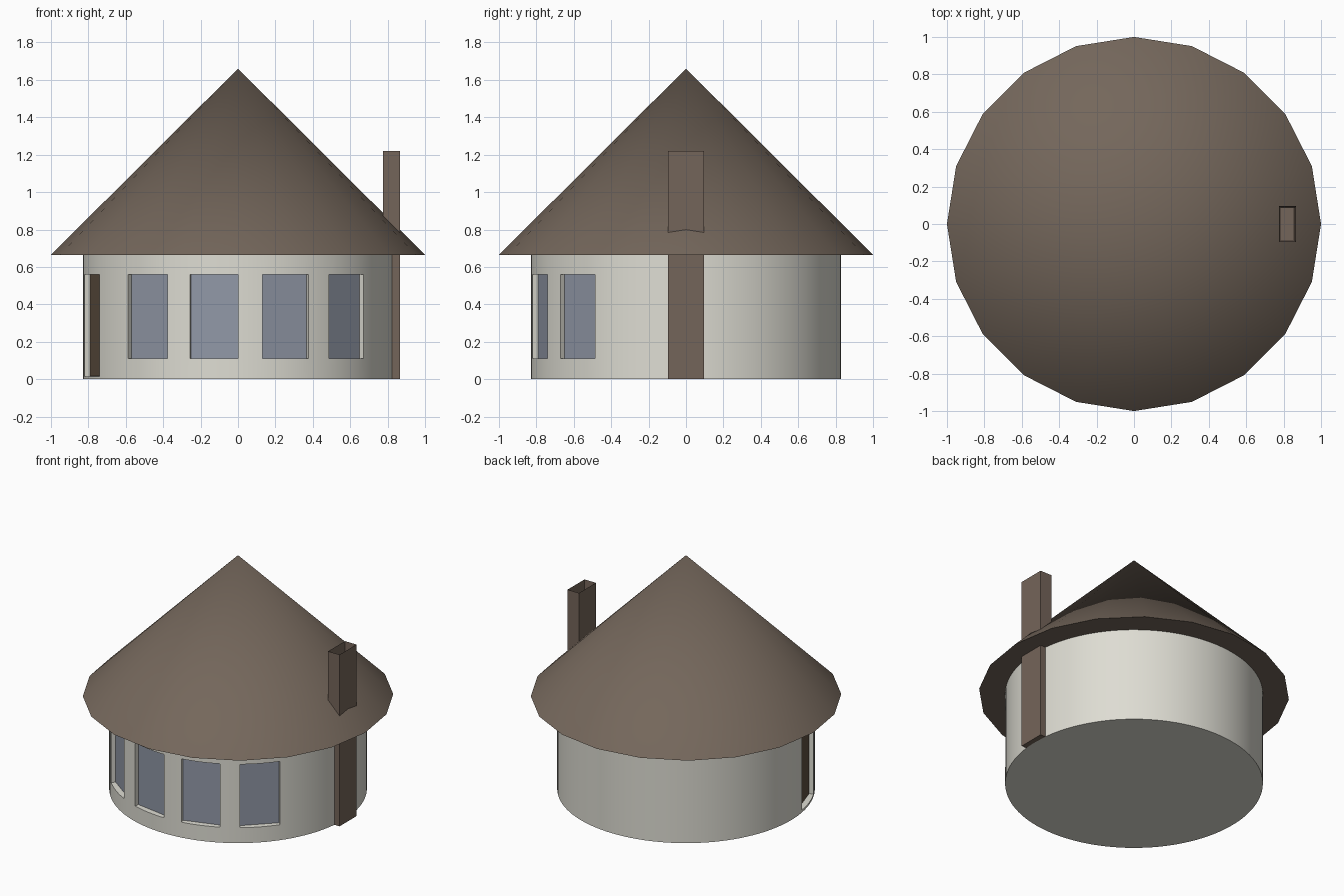
import bpy, bmesh
from math import radians, sin, cos
from mathutils import Vector, Matrix

default = bpy.data.objects.get("Cube")
if default:
    bpy.data.objects.remove(default, do_unlink=True)


def material(name, rgb):
    m = bpy.data.materials.new(name)
    m.use_nodes = True
    m.diffuse_color = (*rgb, 1)
    bsdf = next(n for n in m.node_tree.nodes if n.type == 'BSDF_PRINCIPLED')
    bsdf.inputs["Base Color"].default_value = (*rgb, 1)
    return m


plaster = material("pale plaster", (0.73, 0.72, 0.65))
thatch = material("roof brown", (0.175, 0.135, 0.105))
brick = material("chimney brown", (0.175, 0.128, 0.1))
wood = material("door brown", (0.12, 0.083, 0.055))
glass = material("window blue grey", (0.28, 0.31, 0.38))


def finish(bm, name, mats, smooth=True):
    bmesh.ops.recalc_face_normals(bm, faces=bm.faces)
    mesh = bpy.data.meshes.new(name)
    bm.to_mesh(mesh)
    bm.free()
    for m in mats:
        mesh.materials.append(m)
    obj = bpy.data.objects.new(name, mesh)
    bpy.context.collection.objects.link(obj)
    if smooth:
        bpy.ops.object.select_all(action='DESELECT')
        obj.select_set(True)
        bpy.context.view_layer.objects.active = obj
        bpy.ops.object.shade_smooth_by_angle(angle=radians(30))
    return obj


# Round wall: a ring of narrow strips, angle measured from the front
RADIUS, STEP, EAVE = 0.83, 3, 0.665
levels = [0, 0.015, 0.11, 0.56, EAVE]
angles = range(-180, 180, STEP)
bm = bmesh.new()
rings = [[bm.verts.new((RADIUS * sin(radians(a)), -RADIUS * cos(radians(a)), z))
          for a in angles] for z in levels]
n = len(angles)
panels = {}
for row in range(len(levels) - 1):
    low, high = rings[row], rings[row + 1]
    for i, a in enumerate(angles):
        j = (i + 1) % n
        panels[row, a] = bm.faces.new((low[i], low[j], high[j], high[i]))
bm.faces.new(rings[0][::-1])
bm.normal_update()

# Recessed flat window panes and door: (centre angle, first row, material)
openings = [(c, 2, 1) for c in (-36, -9, 18, 45)] + [(-72, 1, 2)]
for centre, first, slot in openings:
    region = [panels[row, a] for row in range(first, 3)
              for a in range(centre - 9, centre + 9, STEP)]
    bmesh.ops.inset_region(bm, faces=region, thickness=0.0005, depth=0,
                           use_boundary=True, use_even_offset=True)
    axis = Vector((sin(radians(centre)), -cos(radians(centre)), 0))
    for v in {v for f in region for v in f.verts}:
        v.co -= axis * (v.co.dot(axis) - 0.79)
    for f in region:
        f.material_index = slot
finish(bm, "round_wall", [plaster, glass, wood])

# Conical roof with a flat underside
bm = bmesh.new()
bmesh.ops.create_cone(bm, cap_ends=True, segments=20, radius1=1, radius2=0,
                      depth=0.995,
                      matrix=Matrix.Translation((0, 0, EAVE + 0.995 / 2)))
bmesh.ops.remove_doubles(bm, verts=bm.verts, dist=0.0001)
roof = finish(bm, "conical_roof", [thatch])

# Square chimney with a hollow top
bm = bmesh.new()
bmesh.ops.create_cube(bm, size=1, matrix=Matrix.Translation((0.82, 0, 0.61))
                      @ Matrix.Diagonal((0.09, 0.19, 1.22, 1)))
bm.normal_update()
top = max(bm.faces, key=lambda f: f.calc_center_median().z)
bmesh.ops.inset_region(bm, faces=[top], thickness=0.013)
for v in top.verts:
    v.co.z -= 0.3
finish(bm, "chimney", [brick], smooth=False)
